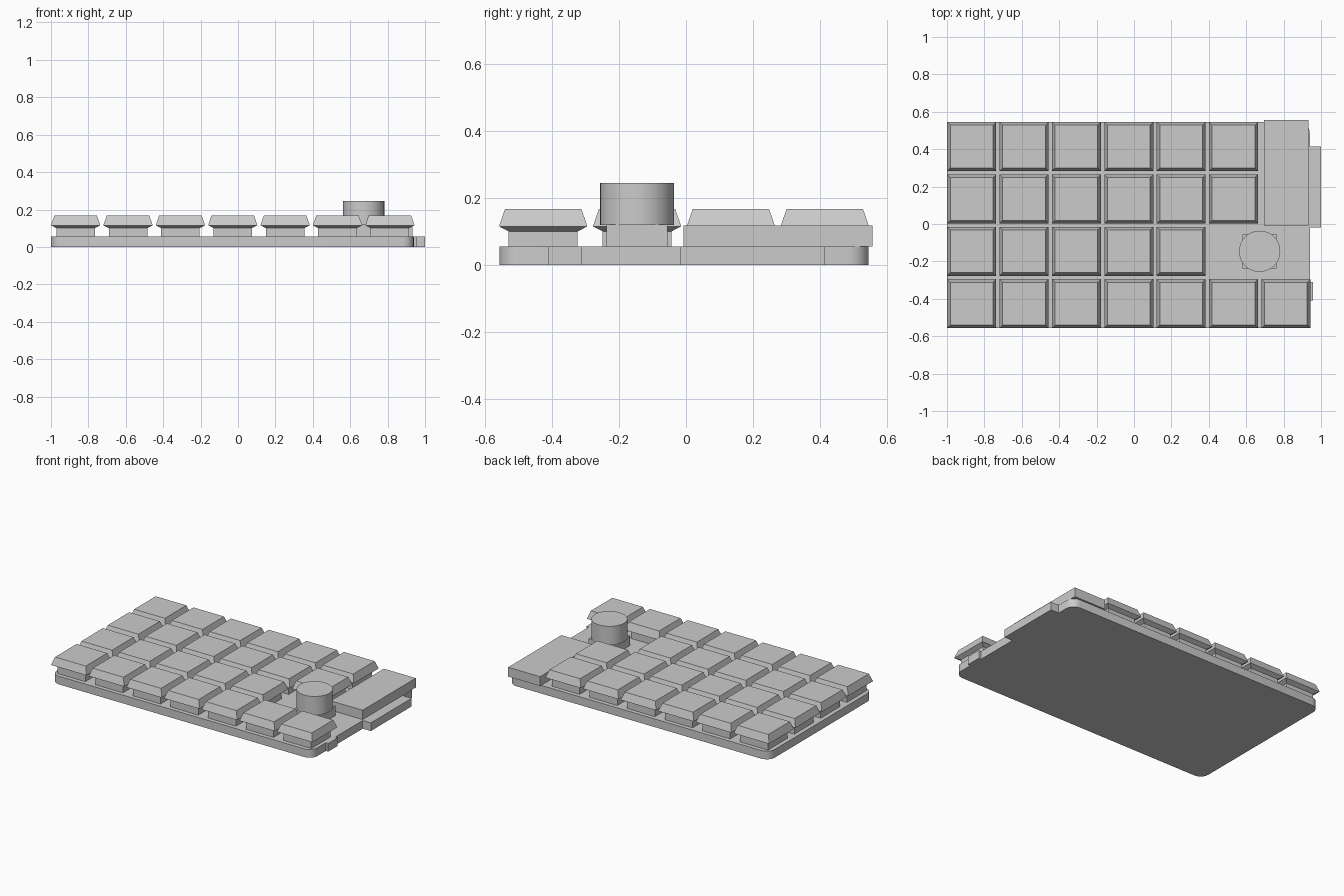
import bpy, bmesh, math

cube = bpy.data.objects.get("Cube")
if cube:
    bpy.data.objects.remove(cube, do_unlink=True)

# One plain grey for the whole model
grey = bpy.data.materials.new("plain_grey")
grey.use_nodes = True
COLOUR = (0.6, 0.6, 0.6, 1)
grey.diffuse_color = COLOUR
grey.node_tree.nodes["Principled BSDF"].inputs["Base Color"].default_value = COLOUR


def finish(name, bm, smooth=False):
    bmesh.ops.recalc_face_normals(bm, faces=bm.faces)
    mesh = bpy.data.meshes.new(name)
    bm.to_mesh(mesh)
    bm.free()
    mesh.materials.append(grey)
    obj = bpy.data.objects.new(name, mesh)
    bpy.context.collection.objects.link(obj)
    if smooth:
        bpy.ops.object.select_all(action='DESELECT')
        obj.select_set(True)
        bpy.context.view_layer.objects.active = obj
        bpy.ops.object.shade_smooth_by_angle(angle=math.radians(35))
    return obj


def loft(bm, rings):
    """Stack closed rings of points and cap both ends."""
    loops = [[bm.verts.new(p) for p in ring] for ring in rings]
    n = len(loops[0])
    for a, b in zip(loops, loops[1:]):
        for i in range(n):
            j = (i + 1) % n
            bm.faces.new((a[i], a[j], b[j], b[i]))
    bm.faces.new(loops[0][::-1])
    bm.faces.new(loops[-1])


def rect(x0, x1, y0, y1, z):
    return [(x0, y0, z), (x1, y0, z), (x1, y1, z), (x0, y1, z)]


def square(x, y, half, z):
    return rect(x - half, x + half, y - half, y + half, z)


def rounded(x0, x1, y0, y1, r, z, steps=6):
    corners = [(x1 - r, y1 - r), (x0 + r, y1 - r), (x0 + r, y0 + r), (x1 - r, y0 + r)]
    ring = []
    for k, (cx, cy) in enumerate(corners):
        for s in range(steps + 1):
            a = math.pi / 2 * (k + s / steps)
            ring.append((cx + r * math.cos(a), cy + r * math.sin(a), z))
    return ring


def circle(x, y, r, z, n=48):
    return [(x + r * math.cos(math.tau * i / n), y + r * math.sin(math.tau * i / n), z)
            for i in range(n)]


def solid(name, rings, smooth=False):
    bm = bmesh.new()
    loft(bm, rings)
    return finish(name, bm, smooth)


def box(name, x0, x1, y0, y1, z0, z1):
    return solid(name, [rect(x0, x1, y0, y1, z) for z in (z0, z1)])


BASE_TOP = 0.055
DECK = 0.118

# Base plate with rounded corners
solid("base_plate", [rounded(-1, 0.94, -0.557, 0.545, 0.06, z) for z in (0, BASE_TOP)], True)

# Keys: switch body below, flared cap with a sloped rim above
PITCH = 0.28
KEY_X, KEY_Y = -0.868, -0.426
for row, count in enumerate((7, 5, 6, 6)):
    for col in range(count):
        x, y = KEY_X + col * PITCH, KEY_Y + row * PITCH
        tag = f"row_{row + 1}_{col + 1}"
        solid("switch_" + tag, [square(x, y, 0.103, z) for z in (BASE_TOP, 0.102)])
        solid("keycap_" + tag, [square(x, y, 0.102, 0.1),
                                square(x, y, 0.131, 0.115),
                                square(x, y, 0.131, DECK),
                                square(x, y, 0.114, 0.167)])

# Rotary control
KNOB_X, KNOB_Y = 0.672, KEY_Y + PITCH
solid("knob_body", [square(KNOB_X, KNOB_Y, 0.091, z) for z in (BASE_TOP, 0.121)])
solid("knob", [circle(KNOB_X, KNOB_Y, 0.11, z) for z in (0.12, 0.245)], True)

# Controller block and side connectors
box("controller_block", 0.695, 0.932, -0.008, 0.557, BASE_TOP, DECK)
box("side_port", 0.92, 1.0, -0.018, 0.415, 0, BASE_TOP)
box("side_button", 0.92, 0.958, -0.41, -0.31, 0, BASE_TOP)
